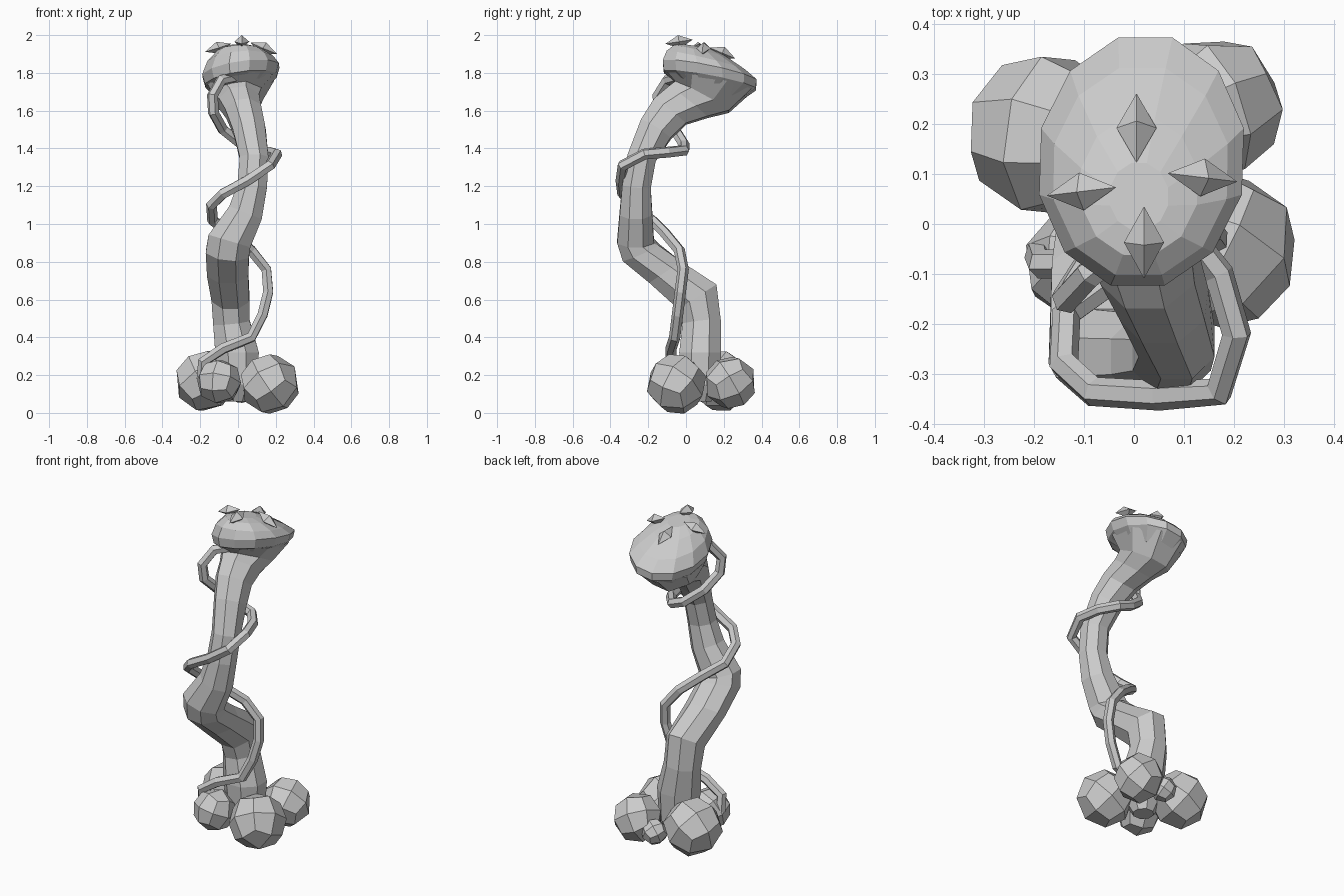
import bpy, bmesh, math, random
from mathutils import Vector, Euler

random.seed(4)


def finish(name, bm):
    bmesh.ops.recalc_face_normals(bm, faces=bm.faces[:])
    me = bpy.data.meshes.new(name)
    bm.to_mesh(me)
    bm.free()
    ob = bpy.data.objects.new(name, me)
    bpy.context.collection.objects.link(ob)
    return ob


def loft(name, rings, sides):
    """Rings are (centre, radius x, radius y, axis direction)."""
    bm = bmesh.new()
    loops = []
    for c, rx, ry, n in rings:
        n = Vector(n).normalized()
        u = Vector((0, 1, 0)).cross(n).normalized()
        v = n.cross(u)
        loop = []
        for i in range(sides):
            a = 2 * math.pi * (i + 0.5) / sides
            loop.append(bm.verts.new(Vector(c) + u * rx * math.cos(a) + v * ry * math.sin(a)))
        loops.append(loop)
    for a, b in zip(loops, loops[1:]):
        for i in range(sides):
            j = (i + 1) % sides
            bm.faces.new((a[i], a[j], b[j], b[i]))
    bm.faces.new(loops[0])
    bm.faces.new(loops[-1])
    return finish(name, bm)


# Bent stalk flaring into the cap
loft("stalk", [
    ((0.0, 0.08, 0.06), .06, .06, (0, 0, 1)),
    ((0.0, 0.075, 0.15), .11, .11, (0, 0, 1)),
    ((-0.005, 0.075, 0.32), .125, .12, (0, 0, 1)),
    ((-0.035, 0.083, 0.48), .105, .11, (-.1, -.1, 1)),
    ((-0.04, 0.06, 0.615), .108, .13, (0, -.54, .84)),
    ((-0.055, -0.11, 0.745), .118, .11, (0, -.55, .83)),
    ((-0.055, -0.24, 0.85), .124, .112, (.1, -.4, .9)),
    ((-0.045, -0.267, 0.91), .125, .105, (.3, 0, 1)),
    ((0.04, -0.265, 1.06), .10, .093, (.4, 0, 1)),
    ((0.075, -0.262, 1.2), .085, .082, (.1, .1, 1)),
    ((0.085, -0.235, 1.35), .082, .083, (0, .25, 1)),
    ((0.06, -0.16, 1.50), .093, .10, (-.15, .55, .85)),
    ((0.03, -0.085, 1.595), .103, .115, (-.1, .62, .78)),
    ((0.01, 0.01, 1.645), .115, .14, (-.1, .62, .78)),
    ((0.0, 0.085, 1.672), .14, .175, (-.12, .48, .87)),
    ((0.015, 0.125, 1.75), .19, .245, (-.15, .2, 1)),
], 8)

# Tilted cap
loft("cap", [
    ((0.01, 0.12, 1.705), .14, .18, (-.15, .3, .95)),
    ((0.015, 0.127, 1.76), .197, .257, (-.15, .19, 1)),
    ((0.015, 0.125, 1.81), .212, .262, (-.15, .21, 1)),
    ((0.013, 0.105, 1.865), .18, .22, (-.08, .24, 1)),
    ((0.01, 0.075, 1.917), .12, .145, (-.03, .22, 1)),
    ((0.01, 0.055, 1.942), .06, .07, (0, .15, 1)),
], 12)

# Diamond warts on the cap: centre, tilt and half sizes
for i, (c, rot, size) in enumerate([
        ((0.02, -0.037, 1.965), (.15, 0, 0), (.04, .073, .035)),
        ((-0.105, 0.065, 1.933), (0, -.3, .12), (.073, .038, .033)),
        ((0.137, 0.093, 1.930), (0, .4, -.12), (.076, .038, .033)),
        ((0.005, 0.192, 1.905), (-.4, 0, 0), (.04, .075, .035))]):
    bm = bmesh.new()
    pts = {}
    for k in range(3):
        for s in (-1, 1):
            p = Vector((0, 0, 0))
            p[k] = s * size[k]
            p.rotate(Euler(rot))
            pts[k, s] = bm.verts.new(p + Vector(c))
    for sx in (-1, 1):
        for sy in (-1, 1):
            for sz in (-1, 1):
                bm.faces.new((pts[0, sx], pts[1, sy], pts[2, sz]))
    finish(f"wart_{i + 1}", bm)

# Faceted boulders round the foot
for i, (c, r) in enumerate([
        ((-0.172, 0.178, 0.17), .167), ((0.168, -0.05, 0.153), .162),
        ((0.16, 0.235, 0.16), .142), ((-0.1, -0.08, 0.165), .122),
        ((0.02, 0.275, 0.125), .075)]):
    bm = bmesh.new()
    bmesh.ops.create_cube(bm, size=1)
    bmesh.ops.subdivide_edges(bm, edges=bm.edges[:], cuts=1, use_grid_fill=True)
    rot = Euler([random.uniform(-.7, .7) for _ in range(3)])
    for v in bm.verts:
        p = v.co.normalized() * r
        p.rotate(rot)
        v.co = p + Vector(c)
    finish(f"boulder_{i + 1}", bm)

# Vine winding up the stalk
path = [(-.19, -.06, .18), (-.185, -.08, .27), (-.08, -.08, .34), (.07, -.06, .4),
        (.13, -.045, .52), (.16, -.03, .64), (.15, -.015, .76), (.07, -.035, .86),
        (-.04, -.11, .95), (-.135, -.18, 1.02), (-.14, -.28, 1.1), (-.08, -.335, 1.16),
        (.05, -.343, 1.23), (.17, -.335, 1.31), (.205, -.22, 1.37), (.17, -.1, 1.38),
        (.1, -.01, 1.39), (.02, -.01, 1.42), (-.08, -.06, 1.5), (-.13, -.14, 1.59),
        (-.135, -.15, 1.68), (-.09, -.1, 1.76), (0, -.03, 1.78)]
cu = bpy.data.curves.new("vine", 'CURVE')
cu.dimensions = '3D'
cu.bevel_depth = 0.03
cu.bevel_resolution = 1
cu.use_fill_caps = True
sp = cu.splines.new('POLY')
sp.points.add(len(path) - 1)
for p, co in zip(sp.points, path):
    p.co = (*co, 1)
sp.use_smooth = False
bpy.context.collection.objects.link(bpy.data.objects.new("vine", cu))
